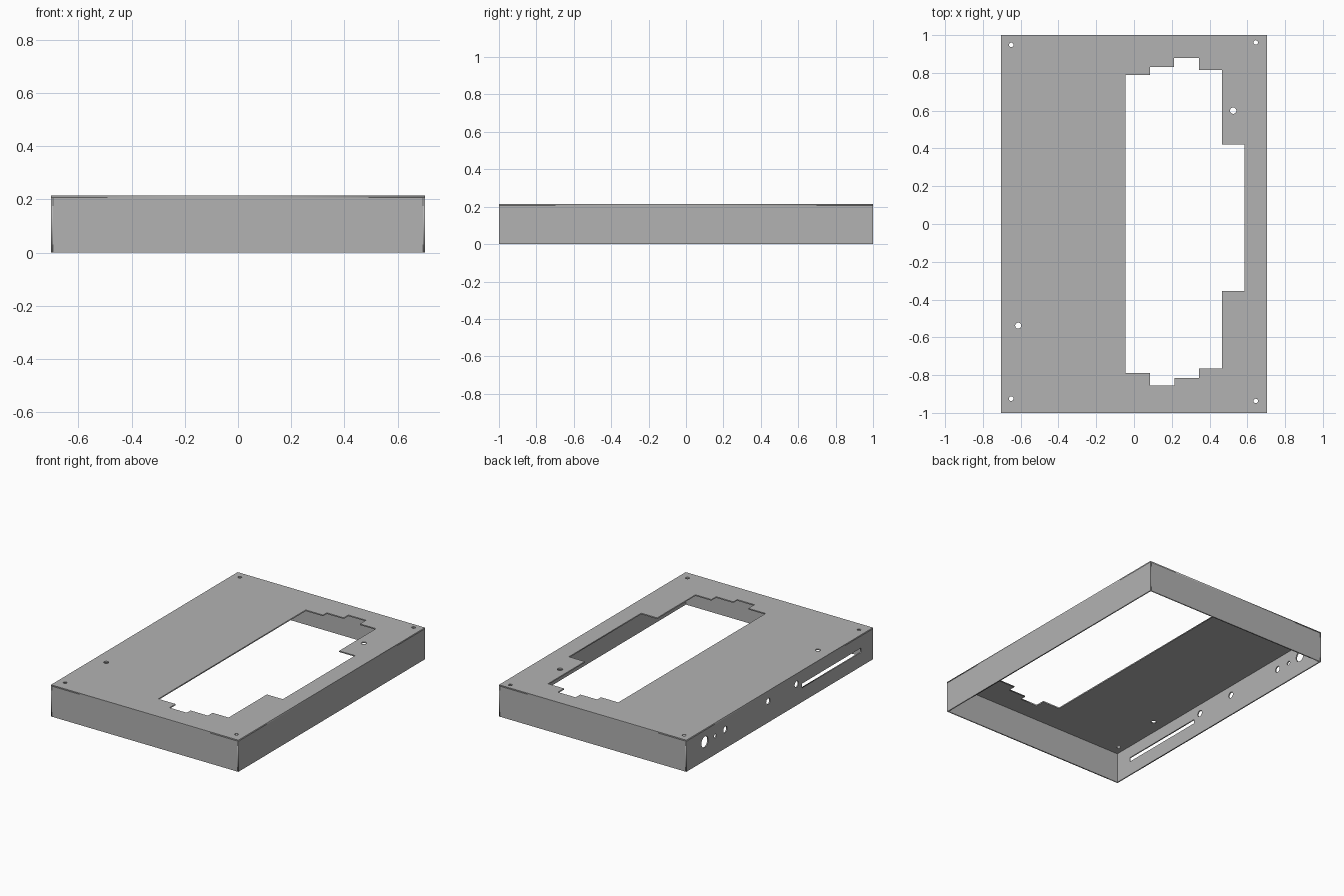
import bpy
from math import sin, cos, tau
from mathutils import Matrix, Vector

cube = bpy.data.objects.get("Cube")
if cube:
    bpy.data.objects.remove(cube)

W, D, H, T = 0.703, 1.0, 0.215, 0.008    # half width, half depth, height, sheet thickness

grey = bpy.data.materials.new("sheet_grey")
grey.use_nodes = True
grey.diffuse_color = (0.448, 0.448, 0.448, 1)
grey.node_tree.nodes["Principled BSDF"].inputs["Base Color"].default_value = grey.diffuse_color


def rect(u0, v0, u1, v1):
    return [(u0, v0), (u1, v0), (u1, v1), (u0, v1)]


def circle(u, v, r, n=24):
    return [(u + r * cos(tau * i / n), v + r * sin(tau * i / n)) for i in range(n)]


def sheet(name, outlines, u_axis, v_axis, centre):
    """Flat sheet: the first outline is the border, the others are openings."""
    curve = bpy.data.curves.new(name, "CURVE")
    curve.dimensions = "2D"
    curve.fill_mode = "BOTH"
    curve.extrude = T / 2
    for points in outlines:
        spline = curve.splines.new("POLY")
        spline.points.add(len(points) - 1)
        for p, (u, v) in zip(spline.points, points):
            p.co = (u, v, 0, 1)
        spline.use_cyclic_u = True
    curve.materials.append(grey)
    obj = bpy.data.objects.new(name, curve)
    bpy.context.collection.objects.link(obj)
    u, v = Vector(u_axis), Vector(v_axis)
    obj.matrix_world = Matrix.Translation(centre) @ Matrix((u, v, u.cross(v))).transposed().to_4x4()
    bpy.ops.object.select_all(action="DESELECT")
    obj.select_set(True)
    bpy.context.view_layer.objects.active = obj
    bpy.ops.object.convert(target="MESH")
    return obj


X, Y, Z = (1, 0, 0), (0, 1, 0), (0, 0, 1)

# Top plate with the stepped opening and screw holes
opening = [(-0.045, 0.79), (0.085, 0.79), (0.085, 0.83), (0.212, 0.83), (0.212, 0.88),
           (0.345, 0.88), (0.345, 0.815), (0.465, 0.815), (0.465, 0.42), (0.585, 0.42),
           (0.585, -0.355), (0.465, -0.355), (0.465, -0.765), (0.345, -0.765),
           (0.345, -0.815), (0.215, -0.815), (0.215, -0.855), (0.085, -0.855),
           (0.085, -0.79), (-0.045, -0.79)]
screws = [(-0.65, 0.948, 0.012), (0.645, 0.961, 0.012), (-0.65, -0.925, 0.012),
          (0.645, -0.937, 0.012), (0.525, 0.6, 0.017), (-0.613, -0.538, 0.016)]
sheet("top_plate", [rect(-W, -D, W, D), opening] + [circle(*s) for s in screws],
      X, Y, (0, 0, H - T / 2))

# Long side walls; the right one has the connector holes and a slot
wall = rect(-D, 0, D, H - T)
ports = [(0.802, 0.127, 0.037), (0.69, 0.125, 0.013), (0.583, 0.128, 0.021),
         (0.123, 0.143, 0.021), (-0.182, 0.143, 0.021)]
slot = rect(-0.87, 0.096, -0.24, 0.125)
sheet("right_wall", [wall, slot] + [circle(*p) for p in ports], Y, Z, (-W + T / 2, 0, 0))
sheet("left_wall", [wall], Y, Z, (W - T / 2, 0, 0))

# Short end walls fitted between the sides
for name, side in (("front_wall", -1), ("back_wall", 1)):
    sheet(name, [rect(-W + T, 0, W - T, H - T)], X, Z, (0, side * (D - T / 2), 0))
